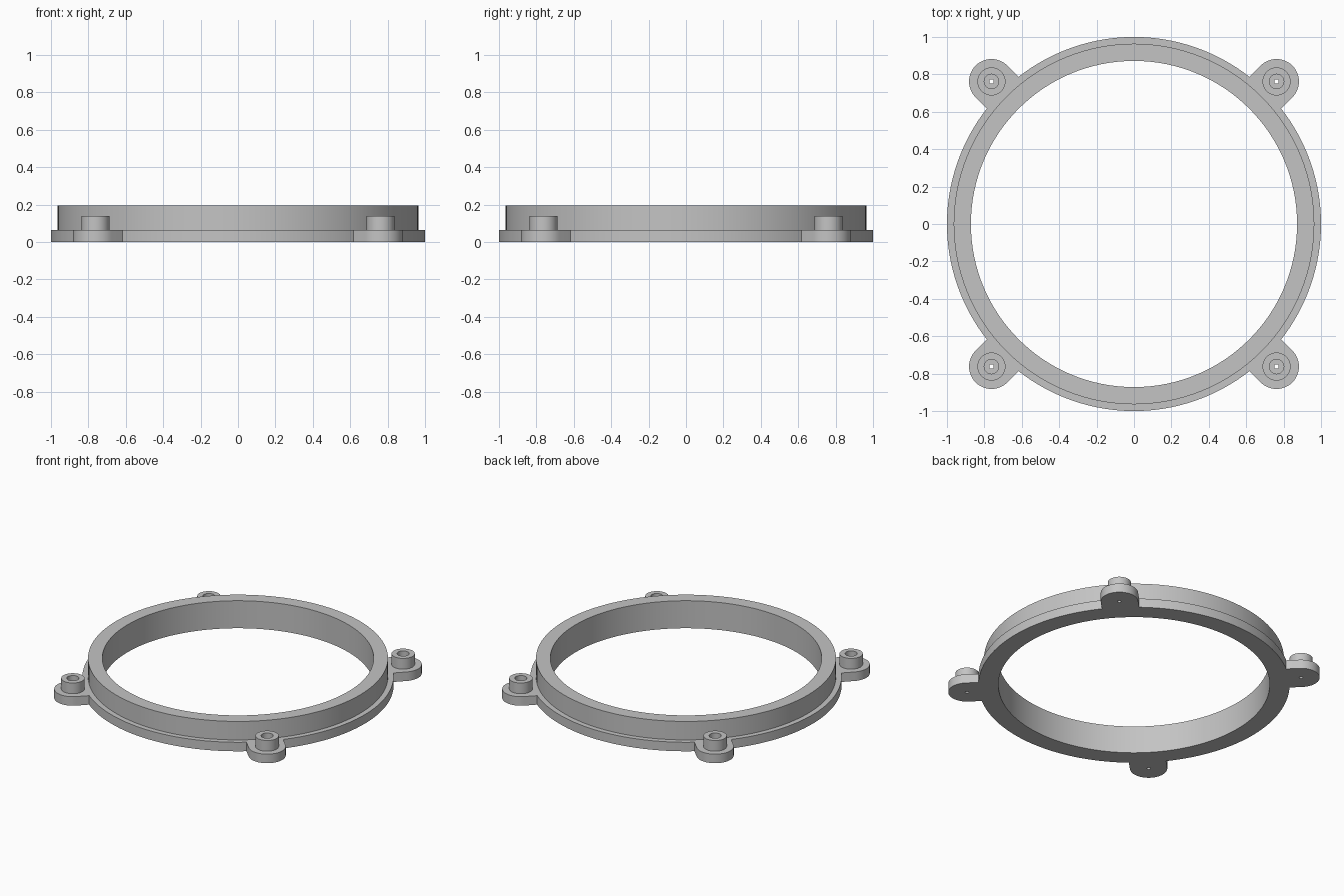
import bpy, bmesh
from math import sin, cos, pi, asin, radians
from mathutils import Matrix

old = bpy.data.objects.get("Cube")
if old:
    bpy.data.objects.remove(old, do_unlink=True)

RING_R, LIP_R, BORE_R = 1.0, 0.964, 0.872
FLANGE_Z, LIP_Z, BOSS_Z = 0.064, 0.195, 0.14
TAB_R, BOSS_R, HOLE_R, PIN_R = 0.12, 0.075, 0.039, 0.012
TAB_X = 0.762 * 2 ** 0.5

grey = bpy.data.materials.new("plain_grey")
grey.use_nodes = True
colour = (0.55, 0.55, 0.55, 1)
grey.diffuse_color = colour
grey.node_tree.nodes["Principled BSDF"].inputs["Base Color"].default_value = colour


def add_object(name, bm):
    """Turn a bmesh into a grey object with clean normals."""
    bmesh.ops.recalc_face_normals(bm, faces=bm.faces)
    mesh = bpy.data.meshes.new(name)
    bm.to_mesh(mesh)
    bm.free()
    mesh.materials.append(grey)
    ob = bpy.data.objects.new(name, mesh)
    bpy.context.collection.objects.link(ob)
    return ob


def lathe(name, profile, steps, x=0):
    """Revolve a closed (radius, height) profile about a vertical axis at x."""
    bm = bmesh.new()
    verts = [bm.verts.new((r, 0, z)) for r, z in profile]
    edges = [bm.edges.new((a, b)) for a, b in zip(verts, verts[1:] + verts[:1])]
    bmesh.ops.spin(bm, geom=verts + edges, cent=(0, 0, 0), axis=(0, 0, 1),
                   angle=2 * pi, steps=steps, use_merge=True)
    bmesh.ops.remove_doubles(bm, verts=bm.verts, dist=1e-5)
    bmesh.ops.dissolve_degenerate(bm, edges=bm.edges, dist=1e-6)
    bmesh.ops.translate(bm, verts=bm.verts, vec=(x, 0, 0))
    return add_object(name, bm)


def smooth(ob):
    bpy.ops.object.select_all(action="DESELECT")
    ob.select_set(True)
    bpy.context.view_layer.objects.active = ob
    bpy.ops.object.shade_smooth_by_angle(angle=radians(30))


# Stepped main ring: wide flange below, narrower lip above
ring = lathe("main_ring", [(BORE_R, 0), (RING_R, 0), (RING_R, FLANGE_Z),
                           (LIP_R, FLANGE_Z), (LIP_R, LIP_Z), (BORE_R, LIP_Z)], 128)
smooth(ring)

# Mounting tab: rounded outer end, inner edge tucked into the flange
n = 24
outline = [(TAB_X + TAB_R * cos(a), TAB_R * sin(a))
           for a in (pi * (i / n - 0.5) for i in range(n + 1))]
inner = RING_R - 0.01
half = asin(TAB_R / inner)
outline += [(inner * cos(a), inner * sin(a))
            for a in (half * (1 - i / 4) for i in range(9))]
bm = bmesh.new()
face = bm.faces.new([bm.verts.new((x, y, 0)) for x, y in outline])
top = bmesh.ops.extrude_face_region(bm, geom=[face])["geom"]
bmesh.ops.translate(bm, vec=(0, 0, FLANGE_Z),
                    verts=[v for v in top if isinstance(v, bmesh.types.BMVert)])
tab = add_object("tab", bm)

# Stepped screw hole through the tab
cutter = lathe("hole_cutter", [(0, -0.1), (PIN_R, -0.1), (PIN_R, 0.03),
                               (HOLE_R, 0.03), (HOLE_R, 0.2), (0, 0.2)], 32, TAB_X)
cutter.hide_render = True
cut = tab.modifiers.new("hole", "BOOLEAN")
cut.operation, cut.solver, cut.object = "DIFFERENCE", "EXACT", cutter
smooth(tab)
bpy.ops.object.modifier_apply(modifier=cut.name)
bpy.data.objects.remove(cutter, do_unlink=True)
smooth(tab)

# Hollow boss standing on the tab
boss = lathe("boss", [(HOLE_R, FLANGE_Z), (BOSS_R, FLANGE_Z),
                      (BOSS_R, BOSS_Z), (HOLE_R, BOSS_Z)], 32, TAB_X)
smooth(boss)

# Repeat tab and boss at the four diagonals
corners = {"back_left": 45, "back_right": 135, "front_right": 225, "front_left": 315}
for part in (tab, boss):
    base = part.name
    for i, (corner, angle) in enumerate(corners.items()):
        ob = part
        if i:
            ob = part.copy()
            bpy.context.collection.objects.link(ob)
        ob.name = f"{corner}_{base}"
        ob.matrix_world = Matrix.Rotation(radians(angle), 4, "Z")
